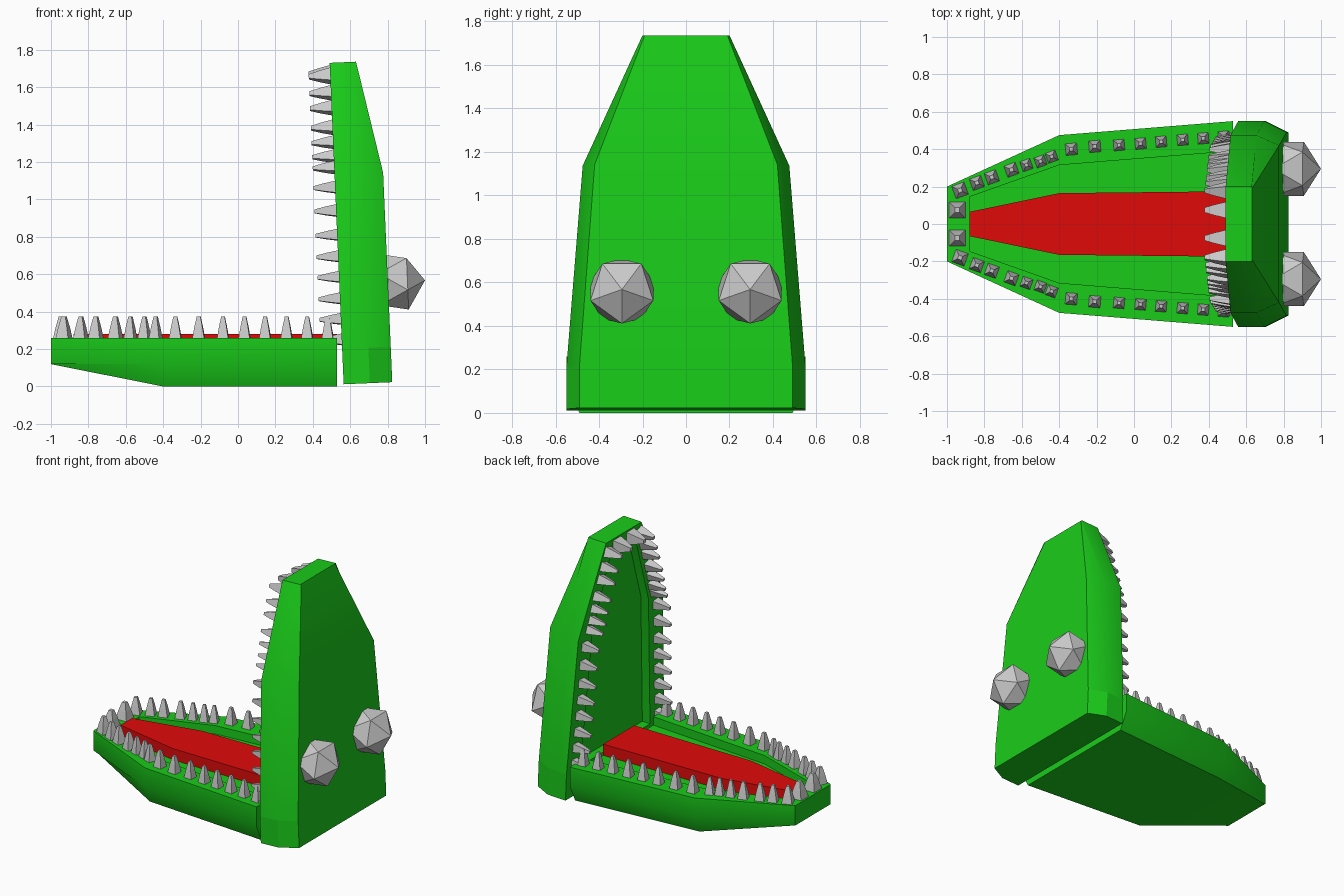
import bpy, bmesh, math
from mathutils import Matrix, Vector

if "Cube" in bpy.data.objects:
    bpy.data.objects.remove(bpy.data.objects["Cube"])


def material(name, rgb):
    m = bpy.data.materials.new(name)
    m.diffuse_color = (*rgb, 1)
    m.use_nodes = True
    m.node_tree.nodes["Principled BSDF"].inputs["Base Color"].default_value = m.diffuse_color
    return m


GREEN = material("green", (0.01, 0.6, 0.01))
RED = material("red", (0.75, 0.003, 0.003))

# Maps the lower jaw frame onto the raised upper jaw (2.5 degree lean)
t = math.radians(2.5)
d = Vector((math.sin(t), 0, -math.cos(t)))
n = Vector((math.cos(t), 0, math.sin(t)))
R = Matrix((d, (0, -1, 0), -n)).transposed().to_4x4()
UPPER = Matrix.Translation((0.49, 0, 1.73)) @ R @ Matrix.Translation((1, 0, -0.26))
LOWER = Matrix.Identity(4)


def finish(bm, name, mat=None, matrix=LOWER, smooth=False):
    bmesh.ops.recalc_face_normals(bm, faces=bm.faces)
    bm.transform(matrix)
    me = bpy.data.meshes.new(name)
    bm.to_mesh(me)
    bm.free()
    ob = bpy.data.objects.new(name, me)
    bpy.context.collection.objects.link(ob)
    if mat:
        me.materials.append(mat)
    if smooth:
        bpy.ops.object.select_all(action='DESELECT')
        ob.select_set(True)
        bpy.context.view_layer.objects.active = ob
        bpy.ops.object.shade_smooth_by_angle(angle=math.radians(30))
    return ob


def loft(bm, rings, caps=True):
    vs = [[bm.verts.new(p) for p in r] for r in rings]
    for a, b in zip(vs, vs[1:]):
        k = len(a)
        for i in range(k):
            j = (i + 1) % k
            bm.faces.new((a[i], a[j], b[j], b[i]))
    if caps:
        bm.faces.new(vs[0])
        bm.faces.new(vs[-1])
    return vs


def outer(x, w, b, zb):
    return [(x, w, .26), (x, w, .12), (x, b, zb), (x, -b, zb), (x, -w, .12), (x, -w, .26)]


def inner(x, c):
    return [(x, -c, .26), (x, -c, .20), (x, c, .20), (x, c, .26)]


# Jaw shell with a shallow mouth trough, open at the hinge end
def jaw(name, matrix):
    bm = bmesh.new()
    rings = [outer(-1, .2, .19, .119) + inner(-.88, .145),
             outer(-.4, .475, .42, 0) + inner(-.4, .315),
             outer(.53, .55, .49, 0) + inner(.53, .39)]
    vs = loft(bm, rings, caps=False)
    f, e = vs[0], vs[-1]
    bm.faces.new(f[:6])
    bm.faces.new(f[6:])
    bm.faces.new((f[0], f[5], f[6], f[9]))
    for q in ((0, 1, 8, 9), (1, 4, 7, 8), (4, 5, 6, 7), (1, 2, 3, 4)):
        bm.faces.new([e[i] for i in q])
    finish(bm, name, GREEN, matrix, True)


# Teeth: tapered four-sided spikes following the rim, mirrored in y
TEETH = [(-.945, .075, .044), (-.93, .18, .036), (-.84, .22, .033), (-.76, .25, .033),
         (-.655, .29, .033), (-.575, .315, .029), (-.5, .335, .029), (-.44, .36, .029),
         (-.335, .40, .032), (-.21, .415, .032), (-.08, .422, .03), (.035, .43, .03),
         (.145, .44, .03), (.26, .45, .03), (.37, .458, .03), (.48, .467, .03)]


def teeth(name, matrix):
    bm = bmesh.new()
    for x, y, r in TEETH:
        ang = 0 if y < .1 else math.radians(20 if x < -.4 else 5)
        for s in (1, -1):
            rot = Matrix.Rotation(ang * s, 3, 'Z')
            rings = []
            for k, h in ((1, -.005), (.66, .06), (.3, .115)):
                rings.append([Vector((x, y * s, .26 + h)) + rot @ Vector((a * r * k, b * r * k, 0))
                              for a, b in ((1, 1), (-1, 1), (-1, -1), (1, -1))])
            loft(bm, rings)
    finish(bm, name, None, matrix)


for side, mtx in (("lower", LOWER), ("upper", UPPER)):
    jaw(side + "_jaw", mtx)
    teeth(side + "_teeth", mtx)

# Solid hinge block below the upper jaw
bm = bmesh.new()
loft(bm, [outer(.53, .55, .49, 0), outer(.72, .55, .49, 0)])
finish(bm, "upper_jaw_base", GREEN, UPPER)

# Tongue
bm = bmesh.new()
loft(bm, [[(x, w, .19), (x, w, .28), (x, -w, .28), (x, -w, .19)]
          for x, w in ((-.88, .065), (-.4, .165), (.53, .175))])
finish(bm, "tongue", RED)

# Eyes: icosahedra half sunk into the back of the upper jaw
for s, label in ((1, "left"), (-1, "right")):
    bm = bmesh.new()
    bmesh.ops.create_icosphere(bm, subdivisions=1, radius=.17)
    finish(bm, label + "_eye", None,
           Matrix.Translation((.83, s * .295, .56)) @ Matrix.Rotation(math.radians(87.5), 4, 'Y'))
